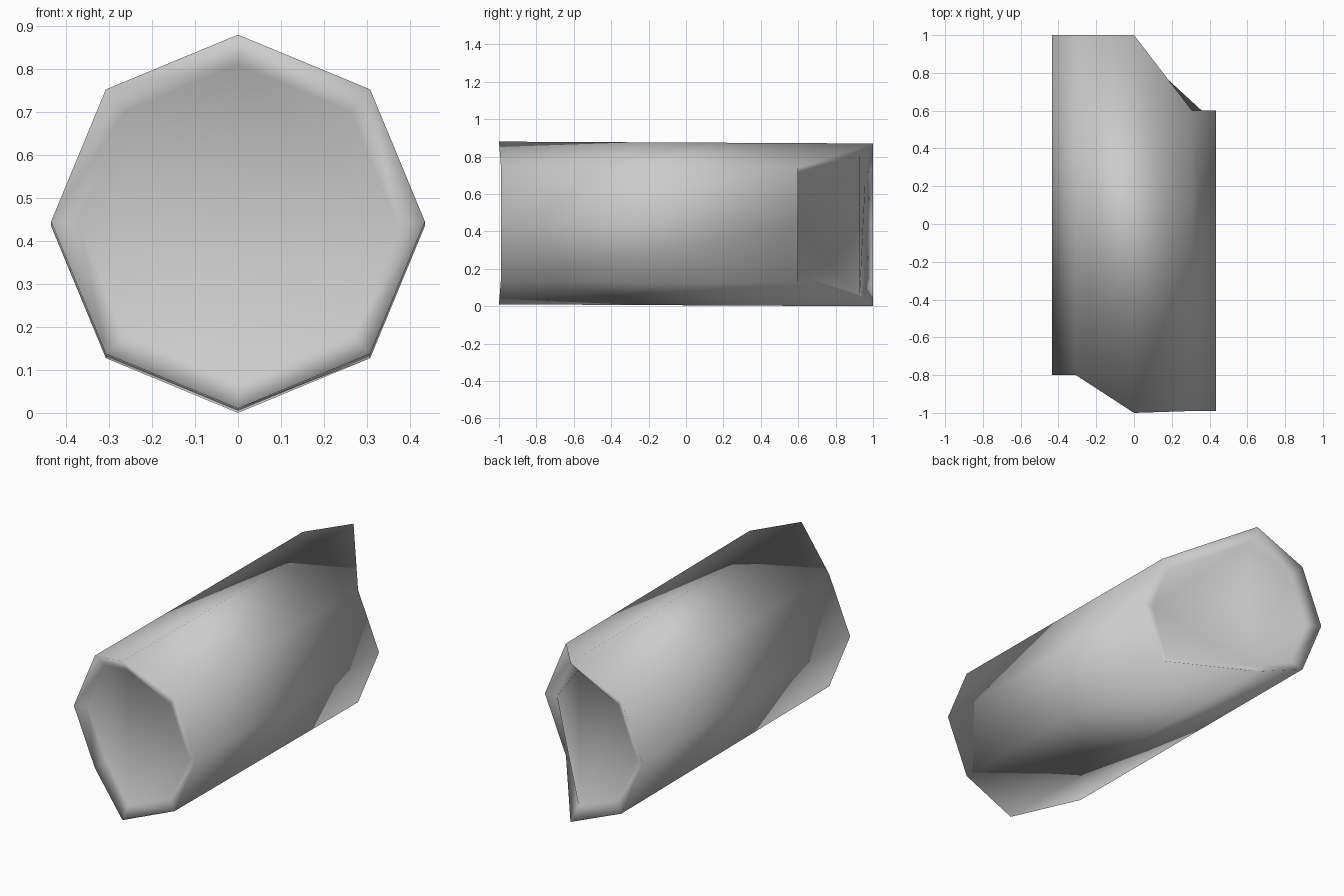
import bpy
import bmesh
from math import cos, sin, pi

cube = bpy.data.objects.get("Cube")
if cube:
    bpy.data.objects.remove(cube, do_unlink=True)

SIDES = 8
RADIUS = 0.435
INNER = 0.37

# Length of each corner of an end, by group: right, upper/lower right, middle, left
GROUPS = ["right", "right_diag", "middle", "left", "left",
          "left", "middle", "right_diag"]
FRONT_RIM = {"right": -0.99, "right_diag": -0.99, "middle": -1.0, "left": -0.8}
FRONT_CAP = {"right": -0.96, "right_diag": -0.96, "middle": -0.95, "left": -0.77}
BACK_RIM = {"right": 0.6, "right_diag": 0.6, "middle": 1.0, "left": 1.0}
BACK_CAP = {"right": 0.59, "right_diag": 0.57, "middle": 0.93, "left": 0.96}


def ring(bm, radius, height, lengths):
    """Eight corners around the y axis, each at its own length."""
    return [bm.verts.new((radius * cos(2 * pi * i / SIDES), lengths[group],
                          height + radius * sin(2 * pi * i / SIDES)))
            for i, group in enumerate(GROUPS)]


def bridge(bm, a, b):
    for i in range(SIDES):
        j = (i + 1) % SIDES
        bm.faces.new((a[i], a[j], b[j], b[i]))


def cap(bm, r):
    """Recessed end, folded along the middle and towards the right corner."""
    for corners in ((0, 2, 6), (0, 1, 2), (0, 6, 7), (2, 3, 4, 5, 6)):
        bm.faces.new([r[i] for i in corners])


# Grey stone material
stone = bpy.data.materials.new("plain grey")
stone.use_nodes = True
grey = (0.6, 0.6, 0.6, 1)
stone.diffuse_color = grey
bsdf = next(n for n in stone.node_tree.nodes if n.type == "BSDF_PRINCIPLED")
bsdf.inputs["Base Color"].default_value = grey
bsdf.inputs["Roughness"].default_value = 0.8

# Broken log: bark wall, sloping rims and recessed ends
bm = bmesh.new()
front_cap = ring(bm, INNER, 0.44, FRONT_CAP)
front_rim = ring(bm, RADIUS, 0.445, FRONT_RIM)
back_rim = ring(bm, RADIUS, 0.435, BACK_RIM)
back_cap = ring(bm, INNER, 0.435, BACK_CAP)
rings = [front_cap, front_rim, back_rim, back_cap]
for a, b in zip(rings, rings[1:]):
    bridge(bm, a, b)
cap(bm, front_cap)
cap(bm, back_cap)
bmesh.ops.recalc_face_normals(bm, faces=bm.faces)
for face in bm.faces:
    face.smooth = True

mesh = bpy.data.meshes.new("broken_log")
bm.to_mesh(mesh)
bm.free()
mesh.materials.append(stone)
log = bpy.data.objects.new("broken_log", mesh)
bpy.context.collection.objects.link(log)
